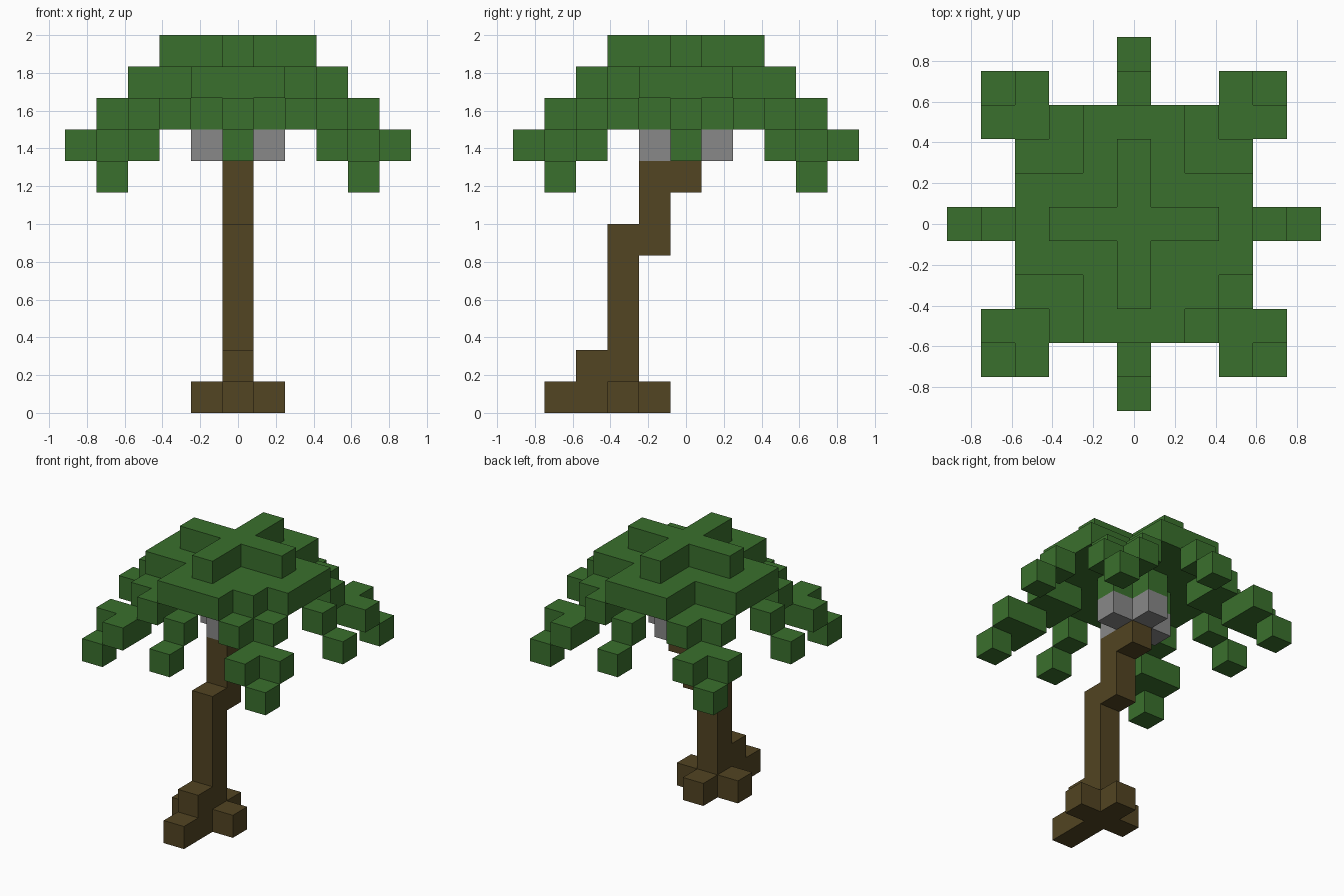
import bpy
import bmesh
from math import radians
from mathutils import Vector

cube = bpy.data.objects.get("Cube")
if cube:
    bpy.data.objects.remove(cube, do_unlink=True)

S = 1 / 6  # edge length of one block


def make_material(name, rgb):
    mat = bpy.data.materials.new(name)
    mat.use_nodes = True
    color = (*rgb, 1)
    mat.diffuse_color = color
    mat.node_tree.nodes["Principled BSDF"].inputs["Base Color"].default_value = color
    return mat


leaf = make_material("leaf_green", (0.042, 0.162, 0.026))
bark = make_material("bark_brown", (0.084, 0.058, 0.016))
nut = make_material("nut_grey", (0.246, 0.246, 0.246))


def block(xs, ys, zs):
    """Set of grid cells covering three inclusive ranges."""
    return {(x, y, z)
            for x in range(xs[0], xs[1] + 1)
            for y in range(ys[0], ys[1] + 1)
            for z in range(zs[0], zs[1] + 1)}


def build(name, cells, mat):
    """Skin the outside of a group of cells as one flat-faced mesh."""
    bm = bmesh.new()
    for cell in cells:
        center = (Vector(cell) + Vector((0, 0, 0.5))) * S
        for axis in range(3):
            for sign in (-1, 1):
                neighbour = list(cell)
                neighbour[axis] += sign
                if tuple(neighbour) in cells:
                    continue
                n, u, v = Vector(), Vector(), Vector()
                n[axis] = sign * S / 2
                u[(axis + 1) % 3] = S / 2
                v[(axis + 2) % 3] = sign * S / 2
                corners = (-u - v, u - v, u + v, v - u)
                bm.faces.new([bm.verts.new(center + n + c) for c in corners])
    bmesh.ops.remove_doubles(bm, verts=bm.verts, dist=S / 100)
    bmesh.ops.dissolve_limit(bm, angle_limit=radians(1),
                             verts=bm.verts, edges=bm.edges)
    mesh = bpy.data.meshes.new(name)
    bm.to_mesh(mesh)
    bm.free()
    mesh.materials.append(mat)
    obj = bpy.data.objects.new(name, mesh)
    bpy.context.collection.objects.link(obj)


# Roots and leaning trunk
build("roots", block((0, 0), (-4, -1), (0, 0)) | block((-1, 1), (-2, -2), (0, 0)), bark)
build("trunk",
      block((0, 0), (-3, -2), (1, 1)) | block((0, 0), (-2, -2), (2, 5))
      | block((0, 0), (-1, -1), (5, 7)) | block((0, 0), (0, 0), (7, 8)), bark)

# Crown: small core, broad cross layer, thin cross on top
core = block((-1, 1), (0, 0), (9, 9)) | block((0, 0), (-1, 1), (9, 9))
broad = block((-3, 3), (-1, 1), (10, 10)) | block((-1, 1), (-3, 3), (10, 10))
broad.add((2, -2, 10))
top = block((-2, 2), (0, 0), (11, 11)) | block((0, 0), (-2, 2), (11, 11))
build("crown", core | broad | top, leaf)

# Straight fronds and nuts on the four sides
for side, (dx, dy) in {"left": (1, 0), "right": (-1, 0),
                       "back": (0, 1), "front": (0, -1)}.items():
    build(side + "_frond", {(dx * 4, dy * 4, 9), (dx * 5, dy * 5, 8)}, leaf)
    build(side + "_nut", {(dx, dy, 8)}, nut)

# Drooping diagonal fronds: two stepped elbows and a hanging tip
for sx, x_name in ((1, "left"), (-1, "right")):
    for sy, y_name in ((1, "back"), (-1, "front")):
        cells = {(sx * 4, sy * 4, 7)}
        for r, z in ((2, 9), (3, 8)):
            cells |= {(sx * r, sy * r, z), (sx * (r + 1), sy * r, z),
                      (sx * r, sy * (r + 1), z)}
        build(f"{y_name}_{x_name}_frond", cells, leaf)
